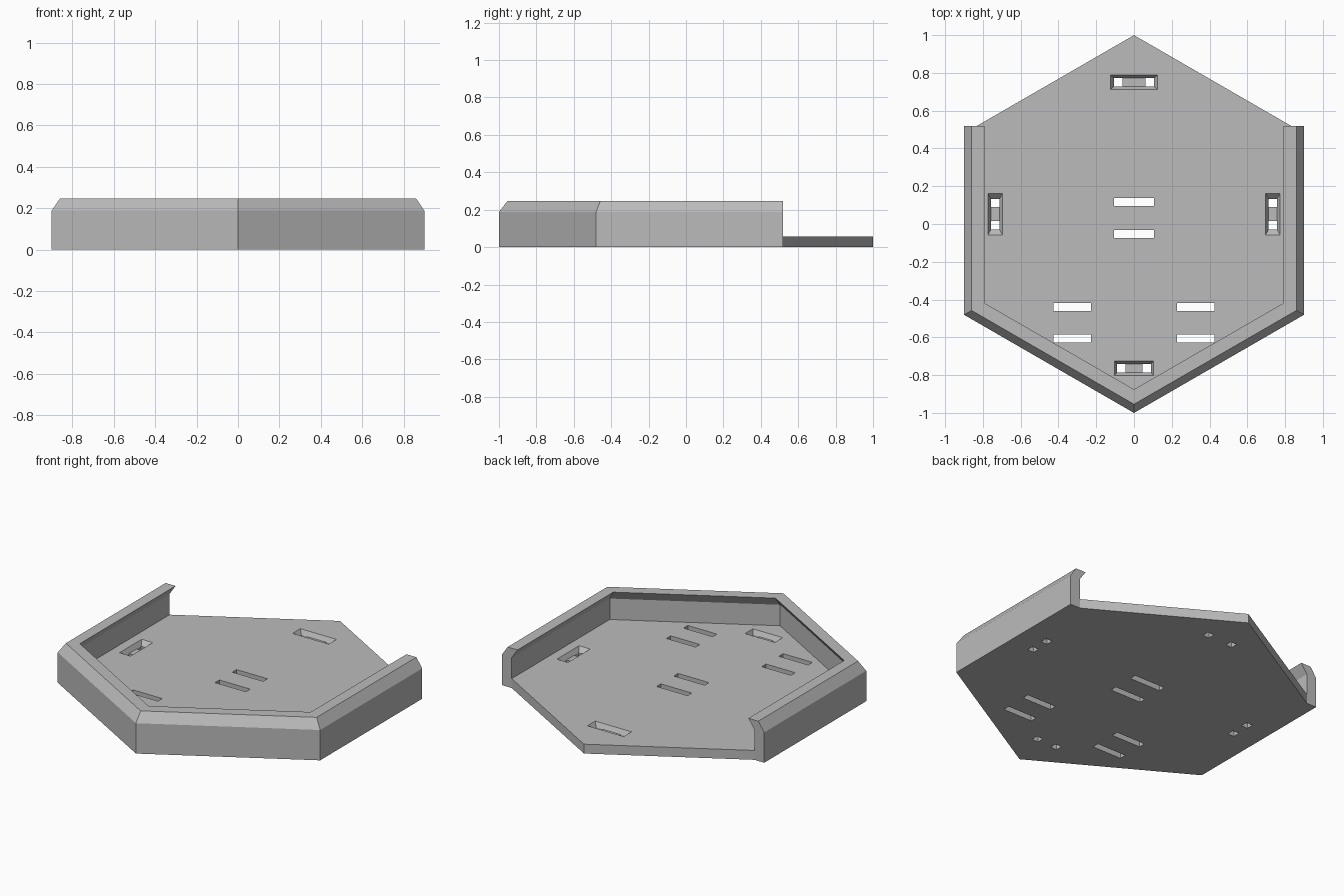
import bpy, bmesh, math

cube = bpy.data.objects.get("Cube")
if cube:
    bpy.data.objects.remove(cube, do_unlink=True)

grey = bpy.data.materials.new("plain grey")
grey.use_nodes = True
grey.diffuse_color = (0.5, 0.5, 0.5, 1)
grey.node_tree.nodes["Principled BSDF"].inputs["Base Color"].default_value = (0.5, 0.5, 0.5, 1)

CENTRE_Y = 0.039          # centre of the hexagon
INNER, OUTER = 0.832, 0.9  # distance from centre to wall faces
FLOOR, SHOULDER, TOP = 0.058, 0.188, 0.247
TAN, COS = math.tan(math.pi / 6), math.cos(math.pi / 6)
END_Y = CENTRE_Y + INNER * TAN


def make_object(name, bm):
    bmesh.ops.recalc_face_normals(bm, faces=bm.faces[:])
    mesh = bpy.data.meshes.new(name)
    bm.to_mesh(mesh)
    bm.free()
    mesh.materials.append(grey)
    obj = bpy.data.objects.new(name, mesh)
    bpy.context.collection.objects.link(obj)
    return obj


# Wall with chamfered rim and inward lip, swept along the sides and front
profile = [(INNER, 0), (OUTER, 0), (OUTER, SHOULDER), (0.86, TOP),
           (0.792, TOP), (INNER, SHOULDER), (INNER, FLOOR)]
bm = bmesh.new()


def section(a, z):
    corner = CENTRE_Y - a * TAN
    path = [(-a, END_Y), (-a, corner), (0, CENTRE_Y - a / COS), (a, corner), (a, END_Y)]
    return [bm.verts.new((x, y, z)) for x, y in path]


rows = [section(a, z) for a, z in profile]
for low, high in zip(rows, rows[1:]):
    for i in range(4):
        bm.faces.new((low[i], low[i + 1], high[i + 1], high[i]))
for i in (0, 4):
    bm.faces.new([row[i] for row in rows])

# Floor plate with a pointed, open back
apex = [bm.verts.new((0, CENTRE_Y + INNER / COS, z)) for z in (0, FLOOR)]
bm.faces.new(rows[0] + [apex[0]])
bm.faces.new(rows[-1] + [apex[1]])
for i in (0, 4):
    bm.faces.new((rows[0][i], apex[0], apex[1], rows[-1][i]))
tray = make_object("tray", bm)


def add_frustum(bm, x, y, low, high, z0, z1):
    """Four-sided block; low and high are half sizes at z0 and z1."""
    rings = []
    for (hx, hy), z in ((low, z0), (high, z1)):
        rings.append([bm.verts.new((x + sx * hx, y + sy * hy, z))
                      for sx, sy in ((-1, -1), (1, -1), (1, 1), (-1, 1))])
    for ring in rings:
        bm.faces.new(ring)
    for i in range(4):
        j = (i + 1) % 4
        bm.faces.new((rings[0][i], rings[0][j], rings[1][j], rings[1][i]))


# Pockets: x, y, half length, flare at ends, turned sideways
pockets = [(0, 0.75, 0.106, 0.018, False), (0, -0.763, 0.09, 0.012, False),
           (-0.735, 0.052, 0.081, 0.028, True), (0.735, 0.052, 0.081, 0.028, True)]
HOLE = 0.022
pocket_bm, slot_bm = bmesh.new(), bmesh.new()
for x, y, length, flare, turned in pockets:
    low = (length, HOLE)
    high = (length + 2 * flare, HOLE + 0.032)
    if turned:
        low, high = low[::-1], high[::-1]
    add_frustum(pocket_bm, x, y, low, high, 0.03, 2 * FLOOR - 0.03)
    # Square through holes at both ends of the pocket
    for side in (-1, 1):
        d = side * (length - HOLE)
        hx, hy = (x, y + d) if turned else (x + d, y)
        add_frustum(slot_bm, hx, hy, (HOLE, HOLE), (HOLE, HOLE), -0.1, 0.1)

# Long through slots
slots = [(0, 0.116), (0, -0.053)]
slots += [(sx * 0.327, y) for sx in (-1, 1) for y in (-0.439, -0.607)]
for x, y in slots:
    half = (0.106 if x == 0 else 0.1, 0.021)
    add_frustum(slot_bm, x, y, half, half, -0.1, 0.1)

# Cut the pockets and slots out of the tray
bpy.context.view_layer.objects.active = tray
for name, cutter_bm in (("pocket_cutter", pocket_bm), ("slot_cutter", slot_bm)):
    cutter = make_object(name, cutter_bm)
    cutter.hide_render = True
    mod = tray.modifiers.new(name, 'BOOLEAN')
    mod.operation, mod.solver, mod.object = 'DIFFERENCE', 'EXACT', cutter
    bpy.ops.object.modifier_apply(modifier=mod.name)
    bpy.data.objects.remove(cutter, do_unlink=True)
